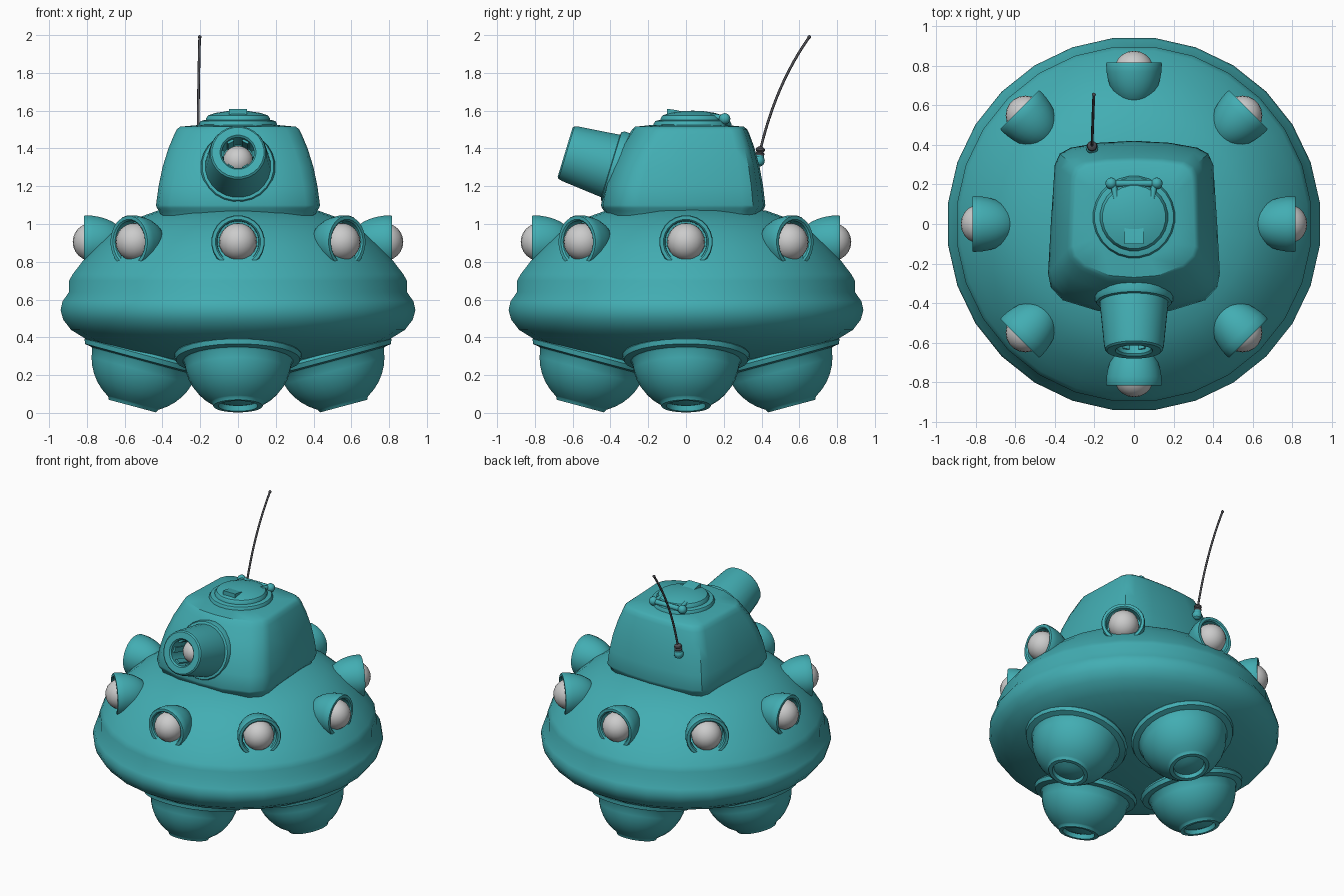
import bpy, bmesh, math
from mathutils import Matrix, Vector

if "Cube" in bpy.data.objects:
    bpy.data.objects.remove(bpy.data.objects["Cube"])


def material(name, rgb):
    m = bpy.data.materials.new(name)
    m.diffuse_color = (*rgb, 1)
    m.use_nodes = True
    m.node_tree.nodes["Principled BSDF"].inputs["Base Color"].default_value = m.diffuse_color
    return m


TEAL = material("teal", (0.055, 0.42, 0.45))
DARK = material("dark_grey", (0.08, 0.08, 0.09))


def finish(bm, name, mat=None, angle=35):
    bmesh.ops.recalc_face_normals(bm, faces=bm.faces[:])
    me = bpy.data.meshes.new(name)
    bm.to_mesh(me)
    bm.free()
    ob = bpy.data.objects.new(name, me)
    bpy.context.collection.objects.link(ob)
    if mat:
        me.materials.append(mat)
    bpy.ops.object.select_all(action='DESELECT')
    ob.select_set(True)
    bpy.context.view_layer.objects.active = ob
    bpy.ops.object.shade_smooth_by_angle(angle=math.radians(angle))
    return ob


def skin(bm, rings):
    for a, b in zip(rings, rings[1:]):
        n = max(len(a), len(b))
        for i in range(n):
            j = (i + 1) % n
            if len(b) == 1:
                bm.faces.new((a[i], a[j], b[0]))
            elif len(a) == 1:
                bm.faces.new((a[0], b[j], b[i]))
            else:
                bm.faces.new((a[i], a[j], b[j], b[i]))


def lathe(name, profile, n, matrix=Matrix(), mat=TEAL, angle=35):
    """Revolve (radius, height) points around the local z axis."""
    bm = bmesh.new()
    rings = []
    for r, z in profile:
        if r == 0:
            rings.append([bm.verts.new((0, 0, z))])
        else:
            rings.append([bm.verts.new((r * math.cos(t), r * math.sin(t), z))
                          for t in ((i + 0.5) * math.tau / n for i in range(n))])
    skin(bm, rings)
    bm.transform(matrix)
    return finish(bm, name, mat, angle)


def ball(name, centre, r, mat=None, seg=20):
    bm = bmesh.new()
    bmesh.ops.create_uvsphere(bm, u_segments=seg, v_segments=seg // 2 + 2, radius=r)
    bm.transform(Matrix.Translation(centre))
    return finish(bm, name, mat, 60)


def aim(origin, direction):
    """Frame whose z axis points along direction."""
    return Matrix.Translation(origin) @ Vector(direction).to_track_quat('Z', 'Y').to_matrix().to_4x4()


def tube(name, pts, r, mat):
    cu = bpy.data.curves.new(name, 'CURVE')
    cu.dimensions = '3D'
    cu.bevel_depth = r
    cu.bevel_resolution = 2
    cu.use_fill_caps = True
    s = cu.splines.new('POLY')
    s.points.add(len(pts) - 1)
    for p, c in zip(s.points, pts):
        p.co = (*c, 1)
    cu.materials.append(mat)
    ob = bpy.data.objects.new(name, cu)
    bpy.context.collection.objects.link(ob)
    return ob


# Saucer hull
lathe("hull", [(0, 0.25), (0.25, 0.26), (0.48, 0.29), (0.66, 0.335), (0.80, 0.385),
               (0.89, 0.44), (0.932, 0.495), (0.945, 0.545), (0.935, 0.59), (0.90, 0.64),
               (0.90, 0.70), (0.88, 0.735), (0.83, 0.80), (0.76, 0.88), (0.67, 0.96),
               (0.57, 1.02), (0.43, 1.07), (0.25, 1.095), (0, 1.10)], 28)

# Four feet splayed outward, each a dome with collar and recessed tip
dome = [(0.287 * math.cos(a), -0.287 * math.sin(a))
        for a in (math.radians(d) for d in range(6, 62, 9))]
foot = [(0.24, 0.12), (0.30, 0.05), (0.30, 0.03), (0.33, 0.025), (0.338, 0.01),
        (0.33, -0.015), (0.292, -0.022)] + dome + \
       [(0.138, -0.252), (0.13, -0.268), (0.105, -0.268), (0.10, -0.24), (0.05, -0.255), (0, -0.26)]
tilt = math.radians(15)
for k, side in enumerate(("right", "back", "left", "front")):
    m = (Matrix.Rotation(k * math.pi / 2, 4, 'Z') @ Matrix.Translation((0.49, 0, 0.295))
         @ Matrix.Rotation(-tilt, 4, 'Y'))
    lathe("foot_" + side, foot, 28, m)

# Eight lamps in bell-shaped housings around the hull
bell = [(0.142 * math.sin(a), -0.22 * math.cos(a))
        for a in (math.radians(d) for d in range(0, 91, 10))]
bell += [(0.138, 0.008), (0.12, 0.008), (0.112, 0), (0.11, -0.06), (0, -0.08)]
for k in range(8):
    a = k * math.pi / 4
    d = Vector((math.cos(a), math.sin(a), 0))
    lathe(f"lamp_housing_{k}", bell, 24, aim(d * 0.808 + Vector((0, 0, 0.905)), d))
    ball(f"lamp_{k}", d * 0.775 + Vector((0, 0, 0.905)), 0.1)

# Turret: lofted between a base outline and a top outline (right halves, mirrored)
base = [(0, .42), (.18, .41), (.32, .385), (.375, .355), (.40, .30), (.42, 0), (.434, -.25),
        (.42, -.32), (.36, -.385), (.18, -.44), (0, -.45)]
top = [(0, .33), (.14, .325), (.25, .31), (.295, .285), (.315, .24), (.325, 0), (.33, -.12),
       (.315, -.17), (.26, -.225), (.13, -.28), (0, -.29)]


def full(half):
    return half + [(-x, y) for x, y in half[-2:0:-1]]


bm = bmesh.new()
rings = []
for z, t, s in ((1.03, 0, 0.93), (1.07, 0, 0.965), (1.085, 0, 0.99), (1.10, 0, 1), (1.20, .13, 1),
                (1.30, .33, 1), (1.40, .63, 1), (1.475, .93, 1), (1.50, 1, .985),
                (1.515, 1, .93), (1.525, 1, .6)):
    rings.append([bm.verts.new(((bx + (tx - bx) * t) * s, (by + (ty - by) * t) * s, z))
                  for (bx, by), (tx, ty) in zip(full(base), full(top))])
rings.append([bm.verts.new((0, 0, 1.53))])
skin(bm, rings)
finish(bm, "turret", TEAL)

# Short tapered gun with hollow bore, tilted upward
gun_dir = Vector((0, -0.957, 0.29))
gun = aim((0, -0.64, 1.38), gun_dir)
lathe("gun_collar", [(0.15, -0.38), (0.198, -0.34), (0.198, -0.27), (0.19, -0.255), (0.165, -0.25)], 24, gun)
lathe("gun_barrel", [(0.178, -0.36), (0.174, -0.25), (0.152, -0.03), (0.147, -0.008), (0.138, 0),
                     (0.095, 0), (0.086, -0.01), (0.086, -0.15), (0, -0.15)], 24, gun)
ball("shell", Vector((0, -0.64, 1.38)) - gun_dir * 0.16, 0.08)
for k in range(6):
    bm = bmesh.new()
    bmesh.ops.create_cube(bm, size=1, matrix=gun @ Matrix.Rotation(k * math.pi / 3, 4, 'Z')
                          @ Matrix.Translation((0.082, 0, -0.09)) @ Matrix.Diagonal((0.018, 0.035, 0.12, 1)))
    finish(bm, f"bore_rib_{k}", TEAL)

# Roof hatch: base ring, domed lid, hinge and front visor
hatch = Matrix.Translation((0, 0.035, 0))
lathe("hatch_ring", [(0.208, 1.49), (0.208, 1.53), (0.20, 1.545), (0.18, 1.55), (0, 1.55)], 24, hatch)
lathe("hatch_lid", [(0.172, 1.54), (0.172, 1.557), (0.16, 1.575), (0.12, 1.588),
                    (0.06, 1.597), (0, 1.60)], 24, hatch)
tube("hatch_hinge", [(-0.115, 0.205, 1.557), (0.115, 0.205, 1.557)], 0.018, TEAL)
for x in (-0.115, 0.115):
    ball("hinge_end", (x, 0.205, 1.557), 0.03, TEAL, 12)
    tube("hinge_arm", [(x * 0.9, 0.205, 1.56), (x * 0.8, 0.13, 1.572)], 0.015, TEAL)
bm = bmesh.new()
outline = ((-0.10, 1.56), (-0.10, 1.61), (-0.05, 1.603), (0.0, 1.59))
r = [[bm.verts.new((x, y, z)) for y, z in outline] for x in (-0.048, 0.048)]
skin(bm, r)
for loop in r:
    bm.faces.new(loop)
finish(bm, "hatch_visor", TEAL)

# Antenna at the rear: mount, spring base and curved whip
ball("antenna_mount", (-0.212, 0.385, 1.335), 0.032, TEAL, 12)
up = aim((-0.212, 0.388, 1.345), (0, 0.12, 1))
lathe("antenna_socket", [(0.026, -0.03), (0.024, 0.02), (0, 0.02)], 12, up)
lathe("antenna_spring", [(0, 0.015), (0.024, 0.02), (0.026, 0.03), (0.018, 0.036), (0.026, 0.045),
                         (0.024, 0.055), (0.012, 0.065), (0, 0.068)], 12, up, DARK)
p0, p1, p2 = Vector((-0.212, 0.393, 1.39)), Vector((-0.21, 0.475, 1.74)), Vector((-0.203, 0.653, 1.99))
whip = [p0 * (1 - t) ** 2 + p1 * 2 * t * (1 - t) + p2 * t * t for t in (i / 12 for i in range(13))]
tube("antenna_whip", whip, 0.007, DARK)
ball("antenna_tip", p2, 0.01, DARK, 8)
